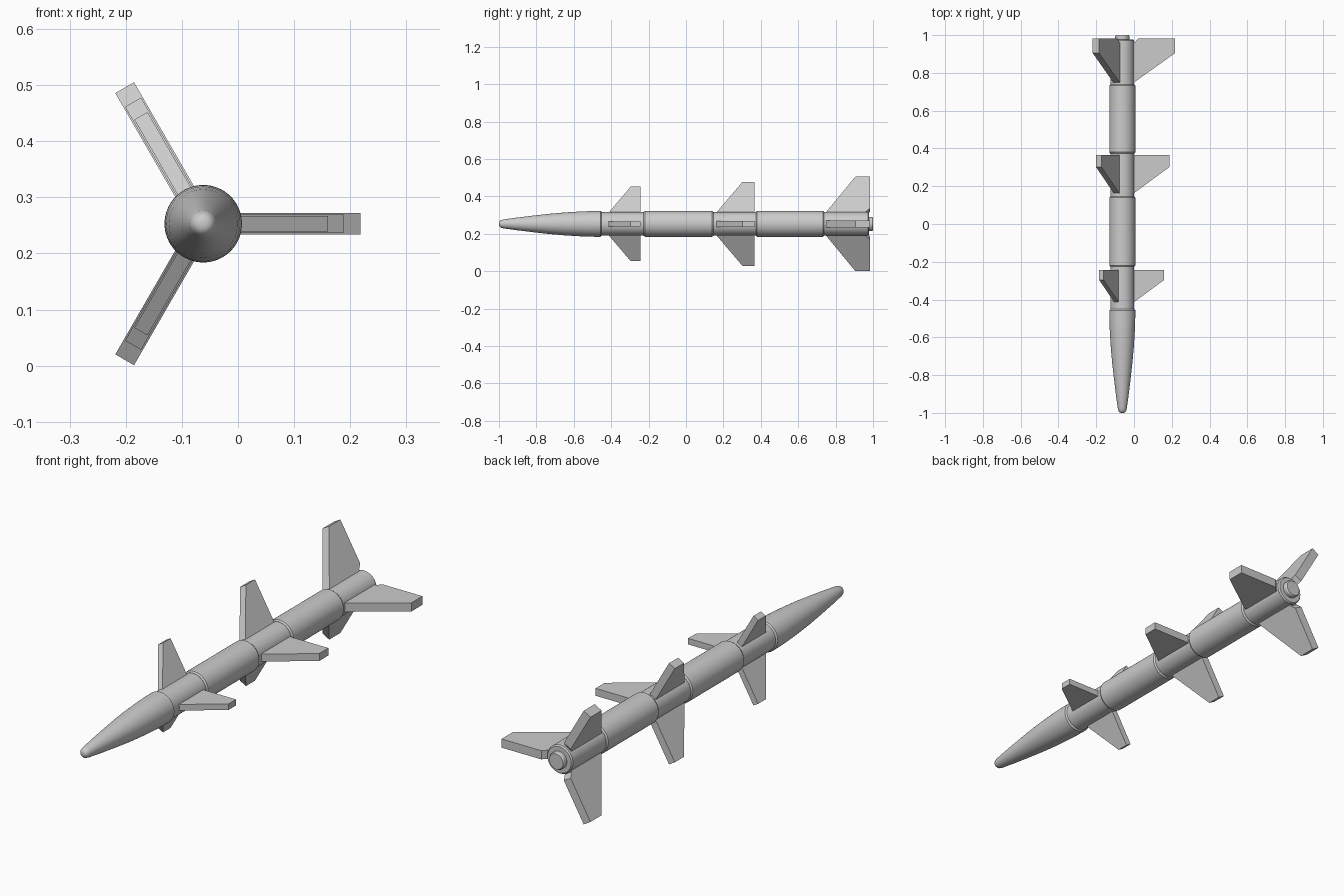
import bpy, bmesh, math
from mathutils import Matrix, Vector

if "Cube" in bpy.data.objects:
    bpy.data.objects.remove(bpy.data.objects["Cube"])

CX, CZ = -0.062, 0.253      # body axis runs along y
SEG = 64


def finish(bm, name, smooth):
    bmesh.ops.recalc_face_normals(bm, faces=bm.faces)
    mesh = bpy.data.meshes.new(name)
    bm.to_mesh(mesh)
    bm.free()
    ob = bpy.data.objects.new(name, mesh)
    ob.location = (CX, 0, CZ)
    bpy.context.collection.objects.link(ob)
    if smooth:
        bpy.ops.object.select_all(action='DESELECT')
        ob.select_set(True)
        bpy.context.view_layer.objects.active = ob
        bpy.ops.object.shade_smooth_by_angle(angle=math.radians(30))
    return ob


def lathe(name, profile):
    """Revolve (radius, y) points around the body axis and cap both ends."""
    bm = bmesh.new()
    rings = []
    for r, y in profile:
        rings.append([bm.verts.new((r * math.cos(a), y, r * math.sin(a)))
                      for a in (2 * math.pi * i / SEG for i in range(SEG))])
    for a, b in zip(rings, rings[1:]):
        for i in range(SEG):
            j = (i + 1) % SEG
            bm.faces.new((a[i], a[j], b[j], b[i]))
    bm.faces.new(rings[0])
    bm.faces.new(rings[-1])
    return finish(bm, name, True)


def fin_set(name, outline, half):
    """Three flat fins from a (radius, y) outline, 120 degrees apart."""
    bm = bmesh.new()
    for k in range(3):
        rot = Matrix.Rotation(math.radians(120 * k), 3, 'Y')
        lo, hi = ([bm.verts.new(rot @ Vector((r, y, z))) for r, y in outline]
                  for z in (-half, half))
        bm.faces.new(lo)
        bm.faces.new(hi)
        n = len(outline)
        for i in range(n):
            j = (i + 1) % n
            bm.faces.new((lo[i], lo[j], hi[j], hi[i]))
    return finish(bm, name, False)


# Rounded ogive nose
lathe("nose_cone", [(0.007, -1.0), (0.014, -0.997), (0.02, -0.99), (0.024, -0.975),
                    (0.033, -0.91), (0.044, -0.82), (0.054, -0.73), (0.061, -0.65),
                    (0.066, -0.57), (0.0685, -0.51), (0.069, -0.457), (0.062, -0.45)])

# Narrow core tube
lathe("core_tube", [(0.063, -0.46), (0.063, 0.972), (0.058, 0.978)])

# Wider sleeves with small end chamfers
for name, y0, y1 in (("front_sleeve", -0.222, 0.142), ("rear_sleeve", 0.377, 0.735)):
    lathe(name, [(0.064, y0 - 0.004), (0.069, y0 + 0.003),
                 (0.069, y1 - 0.003), (0.064, y1 + 0.004)])

# Exhaust nozzle
lathe("nozzle", [(0.038, 0.96), (0.038, 0.994), (0.034, 1.0)])

# Three rows of swept fins
fin_set("front_fins", [(0.04, -0.425), (0.06, -0.415), (0.222, -0.296),
                       (0.222, -0.243), (0.04, -0.243)], 0.0135)
fin_set("middle_fins", [(0.04, 0.15), (0.06, 0.162), (0.25, 0.302),
                        (0.25, 0.366), (0.04, 0.366)], 0.0165)
fin_set("tail_fins", [(0.04, 0.735), (0.06, 0.748), (0.28, 0.905), (0.28, 0.983),
                      (0.085, 0.983), (0.066, 0.962), (0.04, 0.962)], 0.0193)
